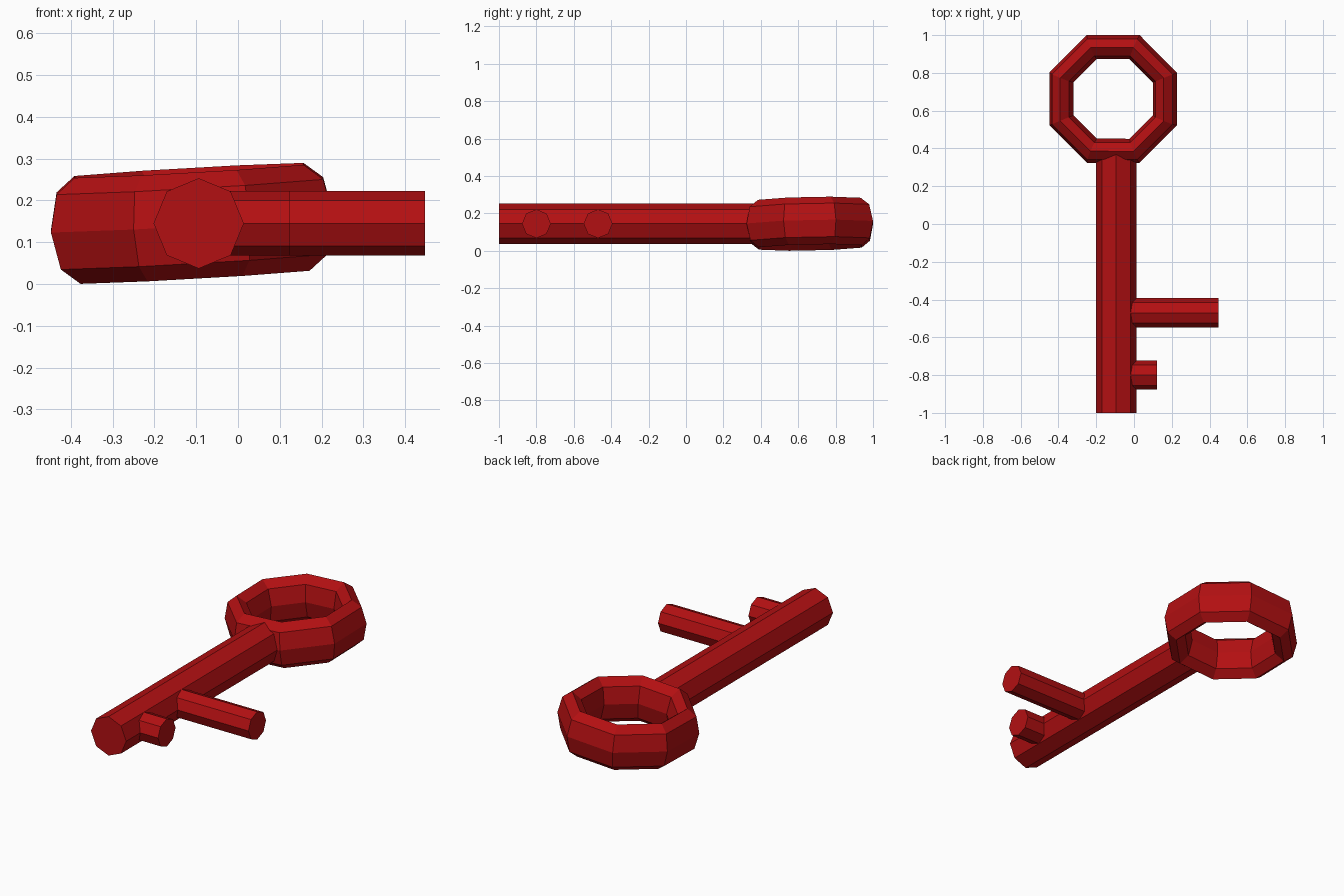
import bpy, bmesh, math
from mathutils import Matrix, Vector

if "Cube" in bpy.data.objects:
    bpy.data.objects.remove(bpy.data.objects["Cube"])

red = bpy.data.materials.new("deep red")
red.diffuse_color = (0.45, 0.005, 0.006, 1)
red.use_nodes = True
red.node_tree.nodes["Principled BSDF"].inputs["Base Color"].default_value = red.diffuse_color


def finish(name, bm):
    bmesh.ops.recalc_face_normals(bm, faces=bm.faces)
    mesh = bpy.data.meshes.new(name)
    bm.to_mesh(mesh)
    bm.free()
    mesh.materials.append(red)
    ob = bpy.data.objects.new(name, mesh)
    bpy.context.collection.objects.link(ob)
    return ob


def rod(name, start, end, radius):
    """Eight-sided rod with one corner pointing straight up."""
    start, end = Vector(start), Vector(end)
    axis = (end - start).normalized()
    up = Vector((0, 0, 1))
    side = axis.cross(up)
    bm = bmesh.new()
    rings = []
    for p in (start, end):
        rings.append([bm.verts.new(p + radius * (math.cos(a) * up + math.sin(a) * side))
                      for a in (i * math.pi / 4 for i in range(8))])
    for i in range(8):
        j = (i + 1) % 8
        bm.faces.new((rings[0][i], rings[0][j], rings[1][j], rings[1][i]))
    for r in rings:
        bm.faces.new(r)
    return finish(name, bm)


def bow(name, centre, major, half_width, half_height, tilt):
    """Eight-sided ring with a tall eight-sided section."""
    bm = bmesh.new()
    grid = []
    for i in range(8):
        a = (i + 0.5) * math.pi / 4
        row = []
        for k in range(8):
            b = k * math.pi / 4
            r = major + half_width * math.cos(b)
            row.append(bm.verts.new((r * math.cos(a), r * math.sin(a), half_height * math.sin(b))))
        grid.append(row)
    for i in range(8):
        for k in range(8):
            m, n = (i + 1) % 8, (k + 1) % 8
            bm.faces.new((grid[i][k], grid[m][k], grid[m][n], grid[i][n]))
    bm.transform(Matrix.Translation(centre) @ tilt)
    return finish(name, bm)


# Shaft and the two teeth
Z = 0.145
rod("shaft", (-0.094, -1, Z), (-0.094, 0.39, Z), 0.108)
rod("long_tooth", (-0.09, -0.47, Z), (0.447, -0.47, Z), 0.077)
rod("short_tooth", (-0.09, -0.80, Z), (0.123, -0.80, Z), 0.077)

# Slightly tilted handle ring
tilt = Matrix.Rotation(0.02, 4, 'X') @ Matrix.Rotation(-0.057, 4, 'Y')
bow("handle_ring", (-0.11, 0.662, Z), 0.297, 0.069, 0.127, tilt)
